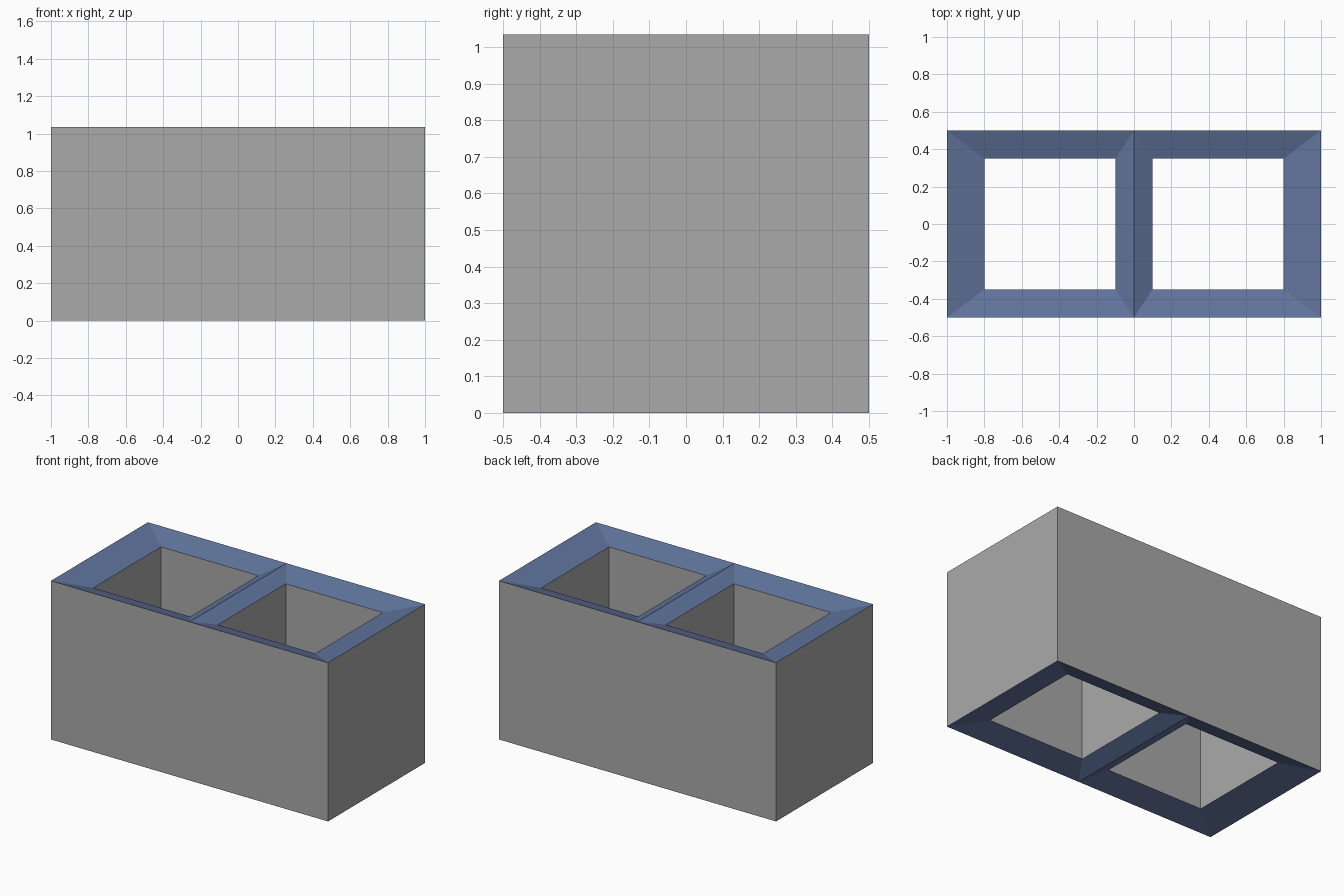
import bpy
import bmesh

cube = bpy.data.objects.get("Cube")
if cube:
    bpy.data.objects.remove(cube, do_unlink=True)

HEIGHT = 1.035
DISH = 0.05  # depth of the sloped rims


def make_material(name, rgb):
    mat = bpy.data.materials.new(name)
    mat.use_nodes = True
    color = (*rgb, 1.0)
    mat.diffuse_color = color
    mat.node_tree.nodes["Principled BSDF"].inputs["Base Color"].default_value = color
    return mat


def ring(bm, side, x0, x1, y, z):
    corners = [(x0, -y), (x1, -y), (x1, y), (x0, y)]
    return [bm.verts.new((side * cx, cy, z)) for cx, cy in corners]


bm = bmesh.new()
for side in (-1, 1):
    # Rings run from outer top rim, down the square shaft, to outer bottom rim
    rings = [
        ring(bm, side, 0, 1, 0.5, HEIGHT),
        ring(bm, side, 0.1, 0.8, 0.35, HEIGHT - DISH),
        ring(bm, side, 0.1, 0.8, 0.35, DISH),
        ring(bm, side, 0, 1, 0.5, 0),
    ]
    for i, lower in enumerate(rings):
        upper = rings[i - 1]
        for j in range(4):
            if i == 0 and j == 3:
                continue  # the two halves join here
            k = (j + 1) % 4
            face = bm.faces.new((upper[j], upper[k], lower[k], lower[j]))
            # Sloped rims are blue, upright walls are grey
            face.material_index = 1 if i in (1, 3) else 0

bmesh.ops.remove_doubles(bm, verts=bm.verts, dist=0.0001)
bmesh.ops.recalc_face_normals(bm, faces=bm.faces)

# Twin-shaft block
mesh = bpy.data.meshes.new("twin_shaft_block")
bm.to_mesh(mesh)
bm.free()
mesh.materials.append(make_material("wall grey", (0.4, 0.4, 0.4)))
mesh.materials.append(make_material("rim blue", (0.117, 0.175, 0.334)))
block = bpy.data.objects.new("twin_shaft_block", mesh)
bpy.context.collection.objects.link(block)
